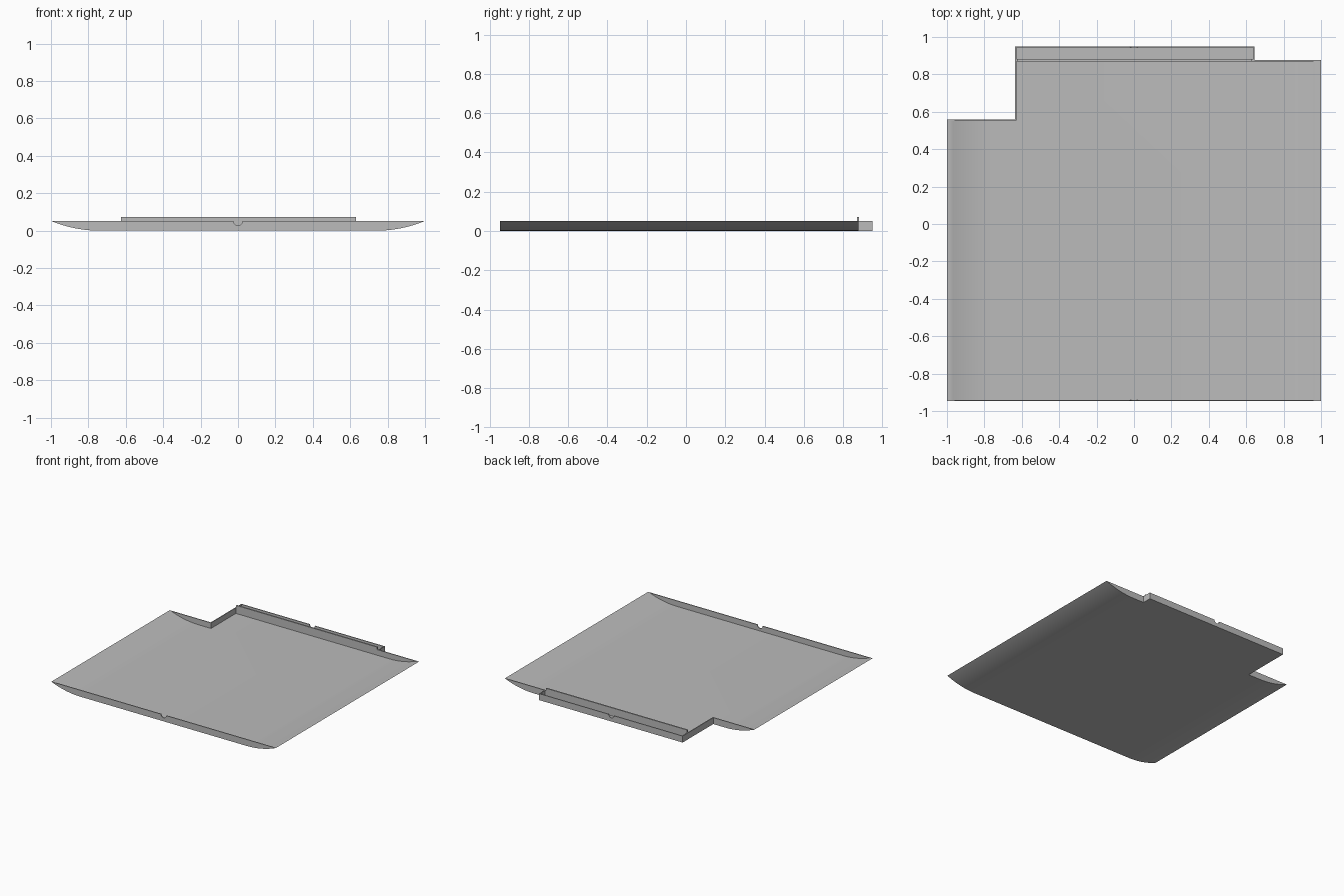
import bpy, bmesh, math

if "Cube" in bpy.data.objects:
    bpy.data.objects.remove(bpy.data.objects["Cube"])

H, T = 0.052, 0.007            # rim height, wall thickness
FRONT, BACK, NOTCH, END = -0.947, 0.877, 0.56, 0.95
LEFT, RIGHT = -0.635, 0.645    # sides of the rear trough
FLAT = 0.74                    # where the floor starts to curve up
R = ((1 - FLAT) ** 2 + H ** 2) / (2 * H)

gray = bpy.data.materials.new("light gray")
gray.use_nodes = True
gray.diffuse_color = (0.5, 0.5, 0.5, 1)
gray.node_tree.nodes["Principled BSDF"].inputs["Base Color"].default_value = (0.5, 0.5, 0.5, 1)


def extrude(name, outline, y0, y1):
    """Extrude an x-z outline along y."""
    bm = bmesh.new()
    face = bm.faces.new([bm.verts.new((x, y0, z)) for x, z in outline])
    new = bmesh.ops.extrude_face_region(bm, geom=[face])["geom"]
    bmesh.ops.translate(bm, vec=(0, y1 - y0, 0),
                        verts=[v for v in new if isinstance(v, bmesh.types.BMVert)])
    bmesh.ops.recalc_face_normals(bm, faces=bm.faces)
    mesh = bpy.data.meshes.new(name)
    bm.to_mesh(mesh)
    bm.free()
    mesh.materials.append(gray)
    obj = bpy.data.objects.new(name, mesh)
    bpy.context.collection.objects.link(obj)
    return obj


def box(name, x0, x1, y0, y1, z0, z1):
    return extrude(name, [(x0, z0), (x1, z0), (x1, z1), (x0, z1)], y0, y1)


def combine(target, tool, operation="DIFFERENCE"):
    mod = target.modifiers.new("combine", "BOOLEAN")
    mod.operation, mod.solver, mod.object = operation, "EXACT", tool
    bpy.context.view_layer.objects.active = target
    bpy.ops.object.modifier_apply(modifier=mod.name)
    bpy.data.objects.remove(tool)


def section(offset, top, steps=16):
    """Flat floor with upswept sides, moved inward by offset."""
    r = R - offset
    end = math.acos((R - H) / r)
    side = [(FLAT + r * math.sin(end * i / steps), R - r * math.cos(end * i / steps))
            for i in range(steps + 1)]
    if top > H:
        side.append((side[-1][0], top))
    return side + [(-x, z) for x, z in reversed(side)]


# Solid tray with both rear corners removed
tray = extrude("tray", section(0, H), FRONT, END)
combine(tray, box("left_corner_cut", -2, LEFT, NOTCH, 2, -1, 1))
combine(tray, box("right_corner_cut", RIGHT, 2, BACK, 2, -1, 1))

# Main cavity, stepped around the cut corner
cavity = extrude("cavity", section(T, 0.2), FRONT + T, BACK - T)
combine(cavity, box("cavity_step", -2, LEFT + T, NOTCH - T, 2, -1, 1))
combine(tray, cavity)

# Rear trough and raised lip in front of it
combine(tray, box("trough_cut", LEFT + T, RIGHT - T, BACK + 0.004, END - T, T, 1))
combine(tray, box("raised_lip", -0.625, 0.63, BACK - T, BACK + 0.004, 0.03, 0.072), "UNION")

# Round cable notches in the front and rear rims
for y in (FRONT, END):
    circle = [(0.024 * math.cos(a * math.tau / 24), H + 0.024 * math.sin(a * math.tau / 24))
              for a in range(24)]
    combine(tray, extrude("rim_notch_cut", circle, y - 0.02, y + 0.02))

# Smooth curves, sharp corners
bpy.ops.object.select_all(action="DESELECT")
tray.select_set(True)
bpy.context.view_layer.objects.active = tray
bpy.ops.object.shade_smooth_by_angle(angle=math.radians(25))
